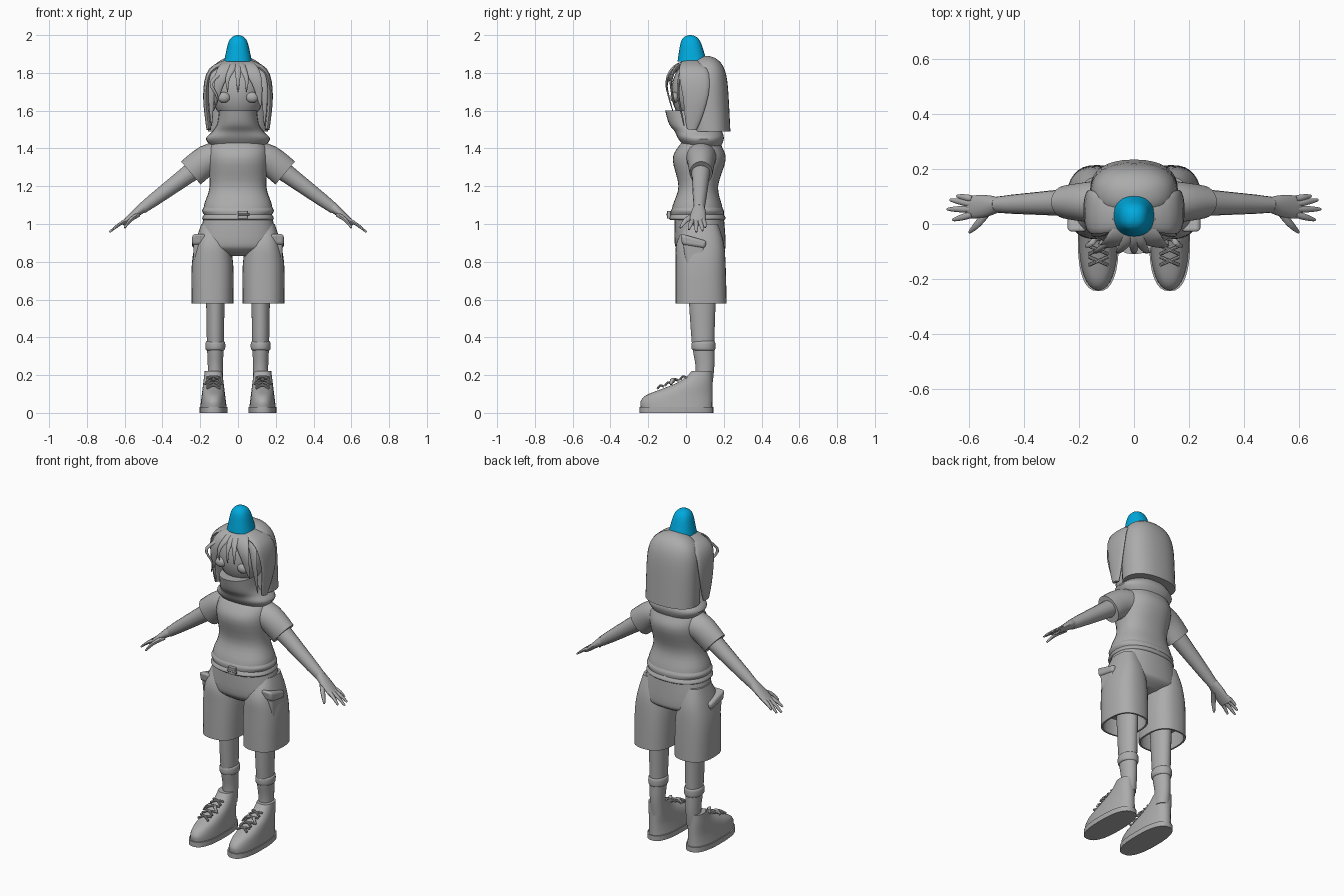
import bpy
import bmesh
from math import sin, cos, pi
from mathutils import Vector

cube = bpy.data.objects.get("Cube")
if cube:
    bpy.data.objects.remove(cube)


def material(name, colour):
    mat = bpy.data.materials.new(name)
    mat.use_nodes = True
    mat.diffuse_color = colour
    mat.node_tree.nodes["Principled BSDF"].inputs["Base Color"].default_value = colour
    return mat


GREY = material("plain grey", (.41, .41, .41, 1))
BLUE = material("bright blue", (0, .4, .73, 1))
X, Y, Z = Vector((1, 0, 0)), Vector((0, 1, 0)), Vector((0, 0, 1))
SIDES = {"left_": 1, "right_": -1}


def finish(name, bm, mat=GREY):
    """Turn a bmesh into a smooth shaded object that keeps its sharp edges."""
    bmesh.ops.recalc_face_normals(bm, faces=bm.faces)
    mesh = bpy.data.meshes.new(name)
    bm.to_mesh(mesh)
    bm.free()
    mesh.materials.append(mat)
    obj = bpy.data.objects.new(name, mesh)
    bpy.context.collection.objects.link(obj)
    bpy.ops.object.select_all(action="DESELECT")
    obj.select_set(True)
    bpy.context.view_layer.objects.active = obj
    bpy.ops.object.shade_smooth_by_angle(angle=.7)
    return obj


def spline(rows, steps=4):
    """Smooth curve through rows of numbers."""
    rows = [Vector(row) for row in rows]
    out, last = [], len(rows) - 1
    for i in range(last):
        before, start, end, after = (rows[max(0, min(last, i + k))] for k in (-1, 0, 1, 2))
        for k in range(steps):
            t = k / steps
            leave, arrive = (end - before) / 2, (after - start) / 2
            blend = t * t * (3 - 2 * t)
            out.append(start.lerp(end, blend) + leave * (t * (1 - t) ** 2) - arrive * (t * t * (1 - t)))
    return out + [rows[-1]]


def oval(centre, across, along, power, sides):
    """Ring of points; a higher power makes it boxier."""
    ring = []
    for k in range(sides):
        angle = 2 * pi * k / sides
        c, s = (abs(q) ** (2 / power) * (1 if q > 0 else -1) for q in (cos(angle), sin(angle)))
        ring.append(centre + across * c + along * s)
    return ring


def skin(name, rings, mat, pair):
    """Closed surface through the rings, mirrored to both sides for a pair."""
    for label, side in (SIDES if pair else {"": 1}).items():
        bm = bmesh.new()
        loops = [[bm.verts.new((p.x * side, p.y, p.z)) for p in ring] for ring in rings]
        for low, high in zip(loops, loops[1:]):
            for k in range(len(low)):
                bm.faces.new((low[k - 1], low[k], high[k], high[k - 1]))
        bm.faces.new(loops[0])
        bm.faces.new(loops[-1])
        finish(label + name, bm, mat)


def column(name, rows, x=0, power=2.3, hollow=False, mat=GREY, pair=False, sides=32, steps=4):
    """Upright form from rows of height, half width, front and back."""
    rows = spline(rows, steps)
    if hollow:
        z, half, front, back = rows[0]
        rim = Vector((z, half - .01, front + .01, back - .01))
        rows = [rim + Vector((.1, 0, 0, 0)), rim] + rows
    rings = [oval(Vector((x, (front + back) / 2, z)), X * half, Y * (back - front) / 2, power, sides)
             for z, half, front, back in rows]
    skin(name, rings, mat, pair)


def strand(name, points, start, end, wide=Y, bulge=0, pair=False, sides=16):
    """Tube along points whose (width, depth) changes evenly from start to end."""
    path, start, end = spline(points), Vector(start), Vector(end)
    rings = []
    for i, p in enumerate(path):
        t = i / (len(path) - 1)
        width, depth = start.lerp(end, t)
        width += bulge * sin(pi * t)
        tangent = (path[min(i + 1, len(path) - 1)] - path[max(i - 1, 0)]).normalized()
        across = (wide - tangent * wide.dot(tangent)).normalized()
        rings.append(oval(p, across * width, tangent.cross(across) * depth, 2, sides))
    skin(name, rings, GREY, pair)


def dome(name, bottom, height, half, front, back, taper, roundness, lean=0, mat=GREY):
    """Upright form that narrows by taper and closes in a rounded top."""
    rows = []
    for k in range(16):
        t = sin(pi / 2 * min(k / 15, .98))
        scale = (1 - taper * t) * (1 - t ** roundness) ** .5
        middle, reach = (front + back) / 2 + lean * t, (back - front) / 2 * scale
        rows.append((bottom + height * t, half * scale, middle - reach, middle + reach))
    column(name, rows, mat=mat, steps=1)


def plate(name, outline, inner, outer):
    """Soft edged side plate from a (y, z) outline, on both sides."""
    for label, side in SIDES.items():
        bm = bmesh.new()
        face = bm.faces.new([bm.verts.new((inner * side, y, z)) for y, z in outline])
        grown = bmesh.ops.extrude_face_region(bm, geom=[face])["geom"]
        moved = [item for item in grown if isinstance(item, bmesh.types.BMVert)]
        bmesh.ops.translate(bm, verts=moved, vec=X * (outer - inner) * side)
        bevel = finish(label + name, bm).modifiers.new("soft edge", "BEVEL")
        bevel.width, bevel.segments = .015, 3


def ball(name, place, size):
    bm = bmesh.new()
    bmesh.ops.create_uvsphere(bm, u_segments=24, v_segments=16, radius=1)
    bmesh.ops.scale(bm, vec=size, verts=bm.verts)
    bmesh.ops.translate(bm, vec=place, verts=bm.verts)
    finish(name, bm)


# Shirt with sleeves
column("shirt", [(1.05, .18, -.08, .2), (1.1, .18, -.07, .19), (1.2, .15, -.04, .17),
                 (1.34, .16, -.07, .21), (1.41, .15, -.04, .19), (1.45, .11, 0, .17)])
strand("sleeve", [(.07, .08, 1.36), (.16, .08, 1.34), (.25, .08, 1.27)],
       start=(.09, .08), end=(.06, .08), pair=True, sides=24)

# Belt, shirt hem and buckle
column("shirt_hem", [(1.05, .18, -.08, .2), (1.07, .19, -.08, .2), (1.09, .18, -.07, .19)])
column("belt", [(1.02, .18, -.08, .2), (1.03, .19, -.09, .21), (1.05, .18, -.08, .2)])
column("buckle", [(1.03, .025, -.1, -.08), (1.07, .025, -.1, -.08)], x=.025, power=6)
strand("buckle_prong", [(0, -.1, 1.05), (.06, -.1, 1.05)], start=(.005, .005), end=(.005, .005))

# Shorts: hips, hollow legs and side pockets
column("shorts_hips", [(.83, .08, 0, .15), (.86, .18, -.04, .2), (.9, .21, -.06, .21), (1.04, .18, -.06, .2)])
column("shorts_leg", [(.58, .11, -.055, .215), (.78, .11, -.055, .21), (.9, .09, -.05, .2), (1, .06, 0, .17)],
       x=.135, power=2.5, hollow=True, pair=True)
plate("pocket", [(-.02, .93), (.1, .9), (.09, .79), (0, .78)], inner=.18, outer=.236)
plate("pocket_flap", [(-.03, .95), (.11, .91), (.1, .87), (-.02, .89)], inner=.17, outer=.243)

# Legs and socks
column("leg", [(.15, .04, .05, .14), (.25, .04, .05, .15), (.38, .045, .03, .15), (.68, .05, .01, .16)],
       x=.12, power=2, pair=True)
column("sock_cuff", [(.33, .045, .04, .15), (.34, .052, .03, .155), (.37, .052, .03, .155), (.38, .045, .04, .15)],
       x=.12, power=2, pair=True)

# Shoes: sole, and an upper whose front edge climbs back from the toe
SHOE = .13
column("sole", [(0, .075, -.245, .145), (.03, .075, -.245, .145)], x=SHOE, power=2.5, steps=1, pair=True)
climb = (-.24, -.24, -.21, -.13, -.05, 0, .03)
column("shoe", [(.03 + .032 * i, .07 - .004 * i, front, .14) for i, front in enumerate(climb)],
       x=SHOE, pair=True)

# Crossed laces up the front, with bow loops
for row in range(4):
    low = Vector((SHOE, .04 * row - .15, .016 * row + .13))
    for way in (-1, 1):
        reach = X * .035 * way
        strand("lace", [low - reach, low + (Y + Z) * .015, low + reach + Y * .03 + Z * .01],
               start=(.006, .006), end=(.006, .006), sides=8, pair=True)
for way in (-1, 1):
    strand("bow_loop", [(SHOE, -.04, .17), (SHOE + way * .025, -.07, .18), (SHOE + way * .045, -.08, .15)],
           start=(.006, .005), end=(.006, .005), bulge=.005, sides=8, pair=True)

# Arms and palms
strand("arm", [(.2, .08, 1.31), (.51, .07, 1.08)], start=(.055, .055), end=(.028, .028), pair=True)
strand("palm", [(.5, .07, 1.09), (.55, .065, 1.05), (.61, .06, 1)], start=(.028, .028), end=(.04, .012),
       bulge=.007, pair=True)

# Fingers fan out from the palm
fan = {"index": (.07, -.02), "middle": (.09, 0), "ring": (.08, .015), "little": (.055, .01)}
for i, (finger, (reach, turn)) in enumerate(fan.items()):
    knuckle = Vector((.59, .035 + .019 * i, 1.02))
    tip = knuckle + Vector((reach, turn, -.7 * reach))
    strand(finger + "_finger", [knuckle, knuckle.lerp(tip, .5) + Z * .005, tip],
           start=(.012, .012), end=(.005, .005), bulge=.003, sides=10, pair=True)
strand("thumb", [(.53, .05, 1.05), (.57, 0, 1.02), (.6, -.03, .98)],
       start=(.015, .015), end=(.005, .005), bulge=.004, sides=10, pair=True)

# Head, eyes, and the high collar covering the mouth
ball("head", (0, .05, 1.7), (.138, .128, .17))
for label, side in SIDES.items():
    ball(label + "eye", (.075 * side, -.06, 1.67), (.034, .022, .028))
column("collar", [(1.4, .13, 0, .18), (1.45, .17, -.04, .2), (1.49, .135, -.06, .19),
                  (1.53, .11, -.09, .16), (1.6, .1, -.11, .17)])

# Hair: back, side locks and fringe
dome("hair_back", bottom=1.49, height=.4, half=.16, front=.02, back=.235, taper=0, roundness=7, lean=-.02)
strand("side_lock", [(.03, .03, 1.86), (.14, .04, 1.81), (.17, .05, 1.68), (.155, .03, 1.5)],
       start=(.05, .02), end=(.025, .012), bulge=.04, pair=True)
strand("fringe_wing", [(.01, .02, 1.86), (.06, -.05, 1.83), (.1, -.08, 1.75), (.12, -.06, 1.62)],
       start=(.04, .015), end=(.002, .003), wide=X, bulge=.015, pair=True)
strand("face_lock", [(.06, .01, 1.85), (.12, -.03, 1.79), (.14, -.04, 1.68), (.14, -.01, 1.52)],
       start=(.025, .012), end=(.002, .003), wide=X, bulge=.008, pair=True)
for n, lean in enumerate((-.055, 0, .045)):
    strand(f"fringe_strand_{n}", [(lean / 3, .02, 1.86), (lean / 2, -.06, 1.83), (lean, -.1, 1.77), (lean, -.1, 1.7)],
           start=(.03, .015), end=(.002, .002), wide=X, sides=12)
strand("loose_curl", [(-.05, -.04, 1.83), (-.14, -.1, 1.75), (-.11, -.09, 1.67), (-.13, -.07, 1.6)],
       start=(.013, .008), end=(.002, .002), wide=X, sides=12)

# Blue lump on top
dome("blue_topper", bottom=1.86, height=.14, half=.074, front=-.045, back=.11, taper=.4, roundness=8,
     lean=-.01, mat=BLUE)
